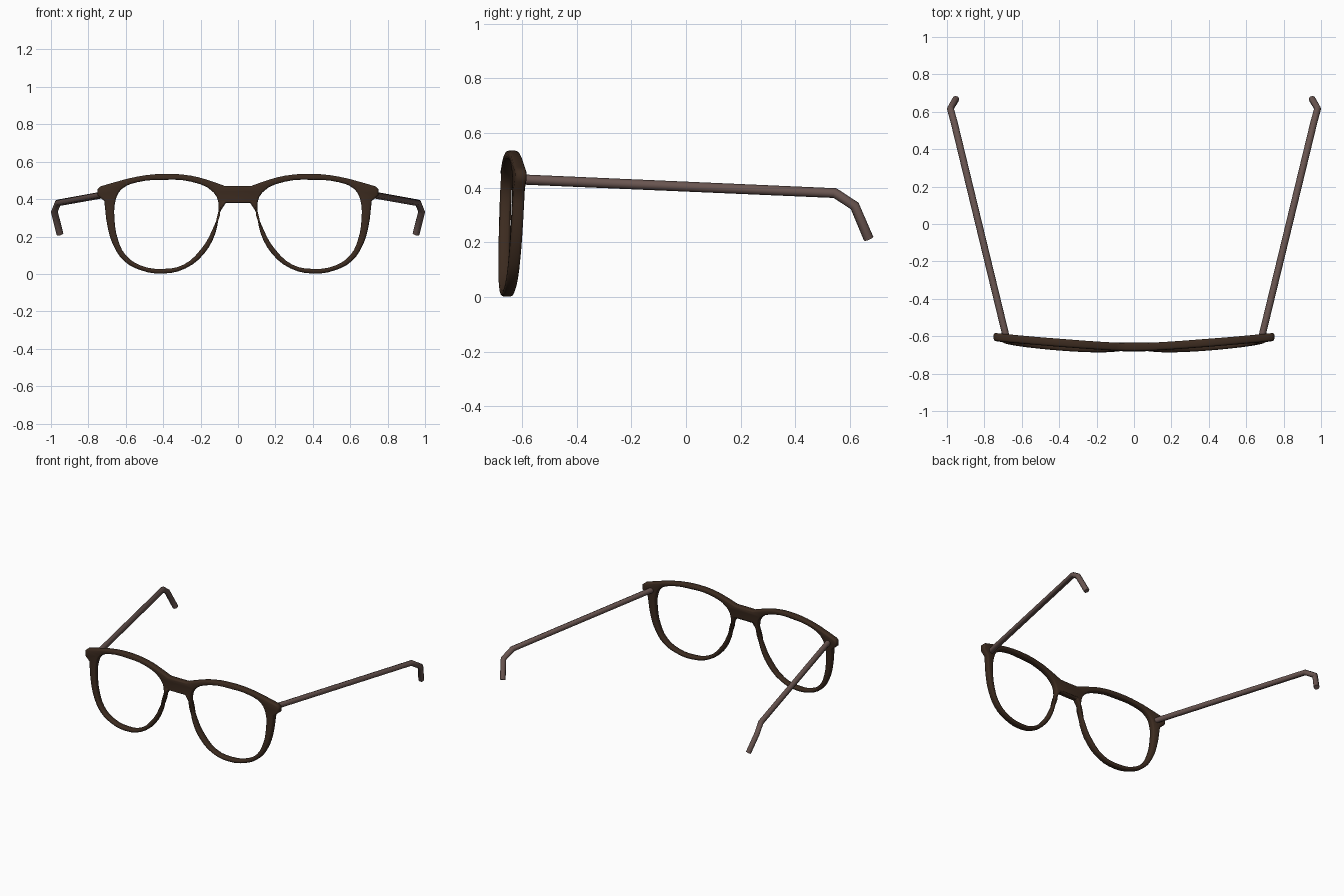
import bpy, bmesh, math

if "Cube" in bpy.data.objects:
    bpy.data.objects.remove(bpy.data.objects["Cube"])


def material(name, rgb):
    m = bpy.data.materials.new(name)
    m.diffuse_color = (*rgb, 1)
    m.use_nodes = True
    m.node_tree.nodes["Principled BSDF"].inputs["Base Color"].default_value = m.diffuse_color
    return m


def mirrored(points):
    return [(-x, z) for x, z in reversed(points)]


def add_spline(curve, points, sharp=()):
    s = curve.splines.new('BEZIER')
    s.bezier_points.add(len(points) - 1)
    s.resolution_u = 3
    s.use_cyclic_u = True
    for bp, (x, z) in zip(s.bezier_points, points):
        bp.co = (x, z, 0)
        kind = 'VECTOR' if (round(abs(x), 3), z) in sharp else 'AUTO'
        bp.handle_left_type = bp.handle_right_type = kind


def to_mesh(obj, angle):
    bpy.ops.object.select_all(action='DESELECT')
    obj.select_set(True)
    bpy.context.view_layer.objects.active = obj
    bpy.ops.object.convert(target='MESH')
    obj = bpy.context.object
    bm = bmesh.new()
    bm.from_mesh(obj.data)
    bmesh.ops.remove_doubles(bm, verts=bm.verts, dist=0.0003)
    bmesh.ops.recalc_face_normals(bm, faces=bm.faces)
    bm.to_mesh(obj.data)
    bm.free()
    bpy.ops.object.shade_smooth_by_angle(angle=math.radians(angle))
    return obj


# Front frame: filled outline with two lens openings
outer = [(0.07, 0.47), (0.14, 0.495), (0.25, 0.525), (0.40, 0.535), (0.54, 0.52),
         (0.66, 0.49), (0.735, 0.468), (0.75, 0.455), (0.75, 0.42), (0.715, 0.39),
         (0.695, 0.24), (0.665, 0.15), (0.61, 0.07), (0.52, 0.02), (0.40, 0.002),
         (0.28, 0.03), (0.18, 0.11), (0.12, 0.22), (0.095, 0.33), (0.065, 0.38)]
lens = [(0.40, 0.503), (0.54, 0.49), (0.62, 0.455), (0.653, 0.40), (0.66, 0.29),
        (0.642, 0.185), (0.60, 0.10), (0.52, 0.045), (0.40, 0.027), (0.29, 0.05),
        (0.20, 0.13), (0.14, 0.23), (0.103, 0.36), (0.13, 0.435), (0.25, 0.493)]
sharp = {(0.07, 0.47), (0.065, 0.38), (0.75, 0.455), (0.75, 0.42), (0.715, 0.39),
         (0.735, 0.468)}

curve = bpy.data.curves.new("front_frame", 'CURVE')
curve.dimensions = '2D'
curve.fill_mode = 'BOTH'
curve.extrude = 0.011
curve.bevel_depth = 0.01
curve.bevel_resolution = 1
curve.offset = -0.01
add_spline(curve, [(0, 0.47)] + outer + [(0, 0.38)] + mirrored(outer), sharp)
add_spline(curve, lens)
add_spline(curve, mirrored(lens))
frame = bpy.data.objects.new("front_frame", curve)
bpy.context.collection.objects.link(frame)
frame = to_mesh(frame, 50)

# Stand the frame up, wrap it around the face and tilt it slightly
for v in frame.data.vertices:
    x, z, d = v.co
    y = -0.66 + 0.055 * (abs(x) / 0.75) ** 1.6 + 0.04 * (z - 0.4)
    v.co = (x, y - d, z)
frame.data.materials.append(material("dark_brown", (0.045, 0.024, 0.014)))

# Temple arms with bent ear hooks
arm_mat = material("soft_brown", (0.14, 0.09, 0.08))
path = [(0.683, -0.605, 0.43), (0.962, 0.545, 0.38), (0.982, 0.617, 0.333),
        (0.952, 0.668, 0.213)]
for side, name in ((1, "temple_arm_left"), (-1, "temple_arm_right")):
    c = bpy.data.curves.new(name, 'CURVE')
    c.dimensions = '3D'
    c.bevel_depth = 0.0185
    c.bevel_resolution = 2
    c.use_fill_caps = True
    s = c.splines.new('POLY')
    s.points.add(len(path) - 1)
    for p, (x, y, z) in zip(s.points, path):
        p.co = (side * x, y, z, 1)
    arm = bpy.data.objects.new(name, c)
    bpy.context.collection.objects.link(arm)
    arm = to_mesh(arm, 50)
    arm.data.materials.append(arm_mat)
